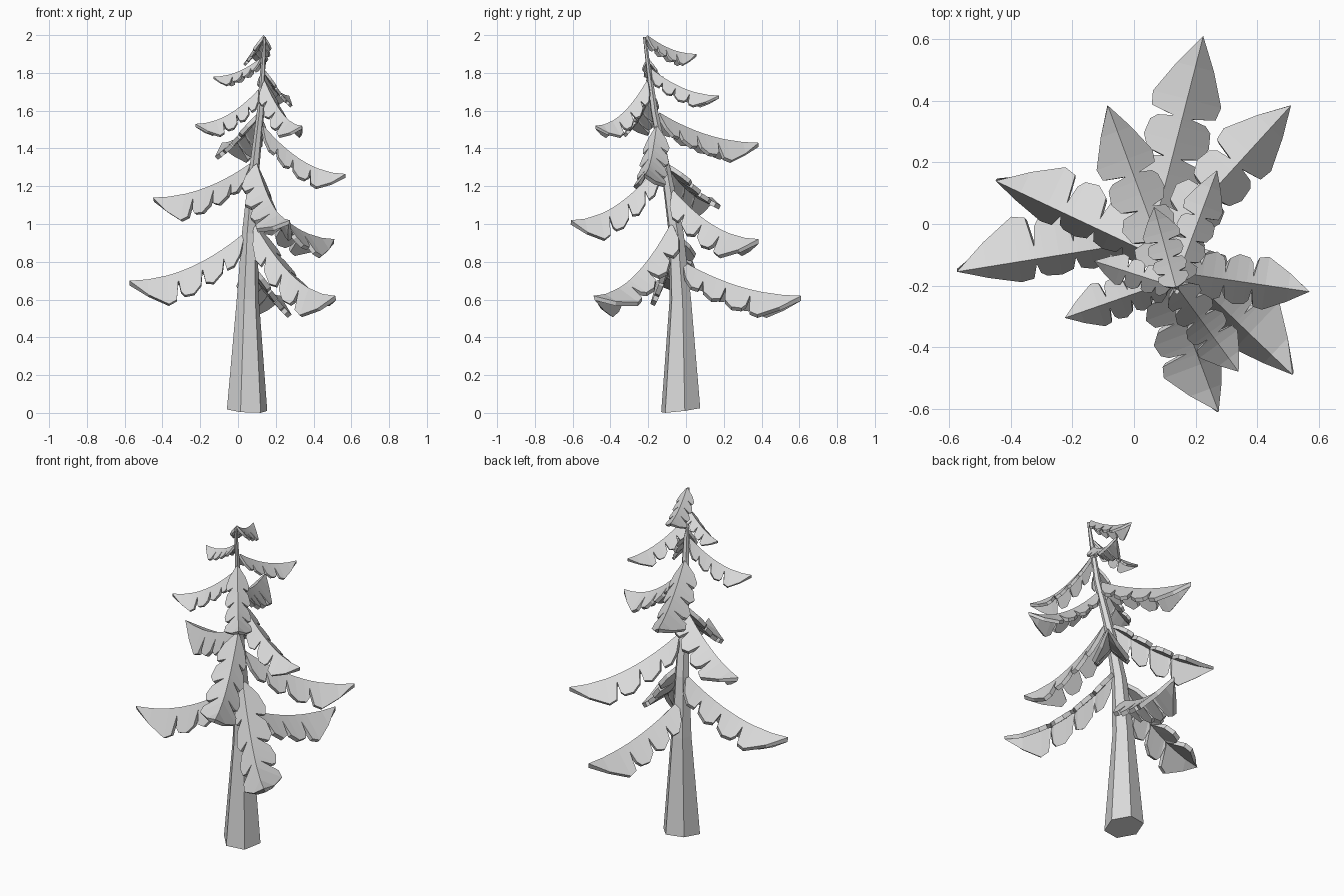
import bpy
import math
from mathutils import Vector

cube = bpy.data.objects.get("Cube")
if cube:
    bpy.data.objects.remove(cube, do_unlink=True)

grey = bpy.data.materials.new("plain grey")
grey.use_nodes = True
grey.diffuse_color = (0.7, 0.7, 0.7, 1)
grey.node_tree.nodes["Principled BSDF"].inputs["Base Color"].default_value = (0.7, 0.7, 0.7, 1)


def add_object(name, verts, faces):
    mesh = bpy.data.meshes.new(name)
    mesh.from_pydata(verts, [], faces)
    mesh.materials.append(grey)
    obj = bpy.data.objects.new(name, mesh)
    bpy.context.collection.objects.link(obj)
    return obj


# Trunk: leaning, tapering six-sided rings (z, centre x, centre y, radius)
RINGS = [(0, 0.048, -0.028, 0.109), (0.6, 0.052, -0.03, 0.06),
         (0.95, 0.062, -0.052, 0.042), (1.25, 0.082, -0.1, 0.028),
         (1.6, 0.12, -0.168, 0.02), (1.99, 0.14, -0.22, 0.008)]
SIDES = 6


def trunk_centre(z):
    for a, b in zip(RINGS, RINGS[1:]):
        if z <= b[0]:
            break
    f = (z - a[0]) / (b[0] - a[0])
    return Vector((a[1] + f * (b[1] - a[1]), a[2] + f * (b[2] - a[2]), z))


verts, faces = [], []
for z, cx, cy, r in RINGS:
    for k in range(SIDES):
        a = math.tau * k / SIDES + 0.2
        dx, dy = r * math.cos(a), r * math.sin(a)
        # the cut at the foot is slightly slanted
        slant = 0.0145 - 0.06 * dx + 0.12 * dy if z == 0 else 0
        verts.append((cx + dx, cy + dy, z + slant))
for j in range(len(RINGS) - 1):
    for k in range(SIDES):
        n = (k + 1) % SIDES
        faces.append((j * SIDES + k, j * SIDES + n, (j + 1) * SIDES + n, (j + 1) * SIDES + k))
faces.append(tuple(reversed(range(SIDES))))
faces.append(tuple(range(len(verts) - SIDES, len(verts))))
add_object("trunk", verts, faces)

# Scalloped outline of half a branch: (distance from root, width)
OUTLINE = [(0, 0.15), (0.04, 0.58), (0.1, 0.82), (0.16, 0.76), (0.18, 0.36),
           (0.2, 0.76), (0.28, 0.92), (0.345, 0.76), (0.365, 0.25), (0.385, 0.76),
           (0.45, 0.95), (0.53, 0.88), (0.56, 0.7), (0.575, 0.25),
           (0.6, 0.93), (0.67, 1), (0.84, 0.54), (1, 0)]


def add_branch(name, tip, root_z, slant, roll):
    """Folded drooping plate from the trunk to the tip; roll lifts the left half."""
    root, tip = trunk_centre(root_z), Vector(tip)
    run = Vector((tip.x - root.x, tip.y - root.y, 0))
    # start on the trunk's surface rather than its axis
    root += run.normalized() * 0.2 * slant
    run = Vector((tip.x - root.x, tip.y - root.y, 0))
    left = Vector((0, 0, 1)).cross(run.normalized())
    ridge = []
    for t, w in OUTLINE:
        p = root + run * t
        p.z = root.z + (tip.z - root.z) * (1 - (1 - t) ** 2)
        ridge.append(p)
    n = len(ridge)
    verts, faces = list(ridge), []
    for side in (1, -1):
        fold = math.radians(46 - side * roll)
        base = len(verts)
        for p, (t, w) in zip(ridge[:-1], OUTLINE):
            verts.append(p + left * side * slant * w * math.cos(fold)
                         - Vector((0, 0, slant * w * math.sin(fold))))
        for i in range(n - 1):
            face = [i, i + 1, base + i + 1, base + i] if i < n - 2 else [i, i + 1, base + i]
            faces.append(face if side == 1 else face[::-1])
    obj = add_object(name, verts, faces)
    plate = obj.modifiers.new("thickness", "SOLIDIFY")
    plate.thickness = 0.16 * slant
    plate.offset = -1


# Branches from the lowest tier up: tip, root height, slant width, roll
BRANCHES = [
    ((0.225, 0.61, 0.62), 0.8, 0.165, 0),
    ((0.515, -0.49, 0.62), 1.0, 0.16, 18),
    ((-0.575, -0.155, 0.7), 0.95, 0.165, -20),
    ((0.51, 0.385, 0.92), 1.18, 0.15, 4),
    ((0.275, -0.61, 1.02), 1.32, 0.15, -15),
    ((-0.45, 0.14, 1.14), 1.32, 0.15, -22),
    ((0.57, -0.22, 1.265), 1.52, 0.125, 4),
    ((-0.085, 0.385, 1.43), 1.59, 0.14, 6),
    ((-0.225, -0.305, 1.53), 1.71, 0.105, -3),
    ((0.34, -0.48, 1.52), 1.76, 0.11, 0),
    ((0.27, 0.175, 1.68), 1.82, 0.095, 0),
    ((-0.13, -0.12, 1.78), 1.88, 0.075, 0),
    ((0.065, 0.055, 1.9), 2.0, 0.09, 0),
]
for i, (tip, root_z, slant, roll) in enumerate(BRANCHES):
    add_branch(f"branch_{i + 1}", tip, root_z, slant, roll)
